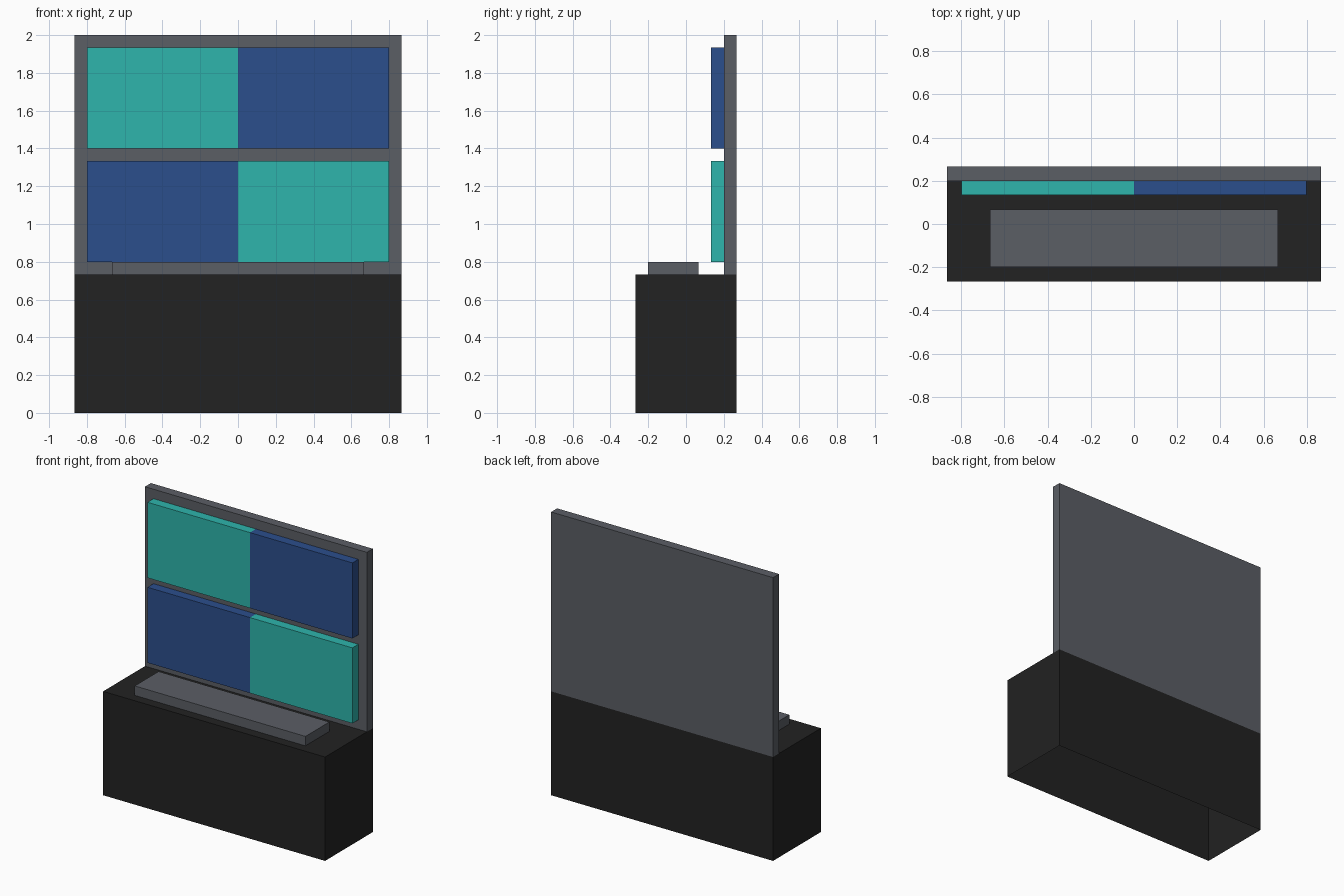
import bpy
import bmesh

if "Cube" in bpy.data.objects:
    bpy.data.objects.remove(bpy.data.objects["Cube"])

U = 1 / 15  # the model sits on a grid of 1/15 units


def srgb(r, g, b):
    f = lambda c: c / 12.92 if c <= 0.04045 else ((c + 0.055) / 1.055) ** 2.4
    return (f(r / 255), f(g / 255), f(b / 255), 1.0)


def material(name, rgb):
    m = bpy.data.materials.new(name)
    m.diffuse_color = srgb(*rgb)
    m.use_nodes = True
    m.node_tree.nodes["Principled BSDF"].inputs["Base Color"].default_value = m.diffuse_color
    return m


BLACK = material("black", (34, 34, 34))
GREY = material("grey", (91, 94, 101))
TEAL = material("teal", (46, 181, 172))
BLUE = material("blue", (43, 78, 140))


def box(name, lo, hi, mat, open_bottom=False):
    """Axis-aligned box between two grid corners."""
    bm = bmesh.new()
    bmesh.ops.create_cube(bm, size=1)
    for v in bm.verts:
        v.co = [(h if c > 0 else l) * U for c, l, h in zip(v.co, lo, hi)]
    if open_bottom:
        bm.normal_update()
        down = [f for f in bm.faces if f.normal.z < -0.9]
        bmesh.ops.delete(bm, geom=down, context='FACES_ONLY')
    me = bpy.data.meshes.new(name)
    bm.to_mesh(me)
    bm.free()
    me.materials.append(mat)
    ob = bpy.data.objects.new(name, me)
    bpy.context.collection.objects.link(ob)
    return ob


# Cabinet, a shell open underneath
box("base_cabinet", (-13, -4, 0), (13, 4, 11), BLACK, open_bottom=True)
# Low slab on the cabinet top
box("top_slab", (-10, -3, 11), (10, 1, 12), GREY)
# Upright back panel
box("back_panel", (-13, 3, 11), (13, 4, 30), GREY)
# Four front panels in a chequered pattern
for row, z in (("lower", 12), ("upper", 21)):
    for side, x in (("left", -12), ("right", 0)):
        teal = (row == "upper") == (side == "left")
        box(f"{row}_{side}_panel", (x, 2, z), (x + 12, 3, z + 8),
            TEAL if teal else BLUE)
